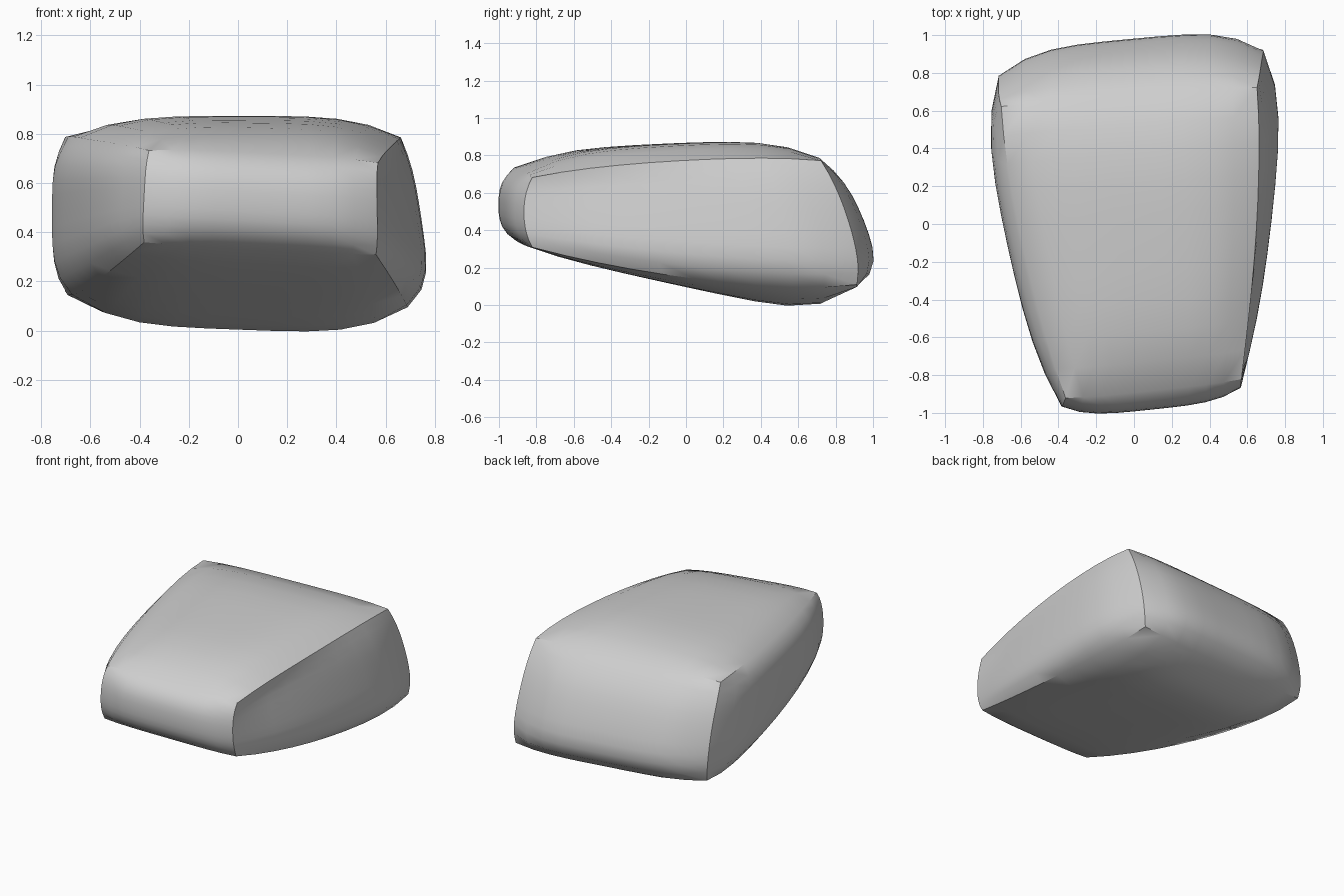
import bpy, bmesh, math
from mathutils import Vector

cube = bpy.data.objects.get("Cube")
if cube:
    bpy.data.objects.remove(cube, do_unlink=True)

# Boulder corners, keyed by (side, depth, height) signs
CORNERS = {
    (1, -1, 1): (0.57, -0.82, 0.68), (-1, -1, 1): (-0.36, -0.92, 0.73),
    (1, -1, -1): (0.56, -0.82, 0.31), (-1, -1, -1): (-0.38, -0.92, 0.36),
    (1, 1, 1): (0.65, 0.72, 0.77), (-1, 1, 1): (-0.70, 0.62, 0.785),
    (1, 1, -1): (0.67, 0.91, 0.115), (-1, 1, -1): (-0.70, 0.77, 0.165),
}


def swell(a, b):
    """Full in the middle of a face, falling off quickly at its rim."""
    return (1 - 0.85 * a ** 4) * (1 - 0.85 * b ** 4)


def warp(p):
    """Blend the corners, bow the long edges, then swell each face."""
    u, v, w = p
    out = Vector()
    for signs, corner in CORNERS.items():
        weight = math.prod((1 + s * c) / 2 for s, c in zip(signs, p))
        out += Vector(corner) * weight
    # Bowed edges
    along, upright = 1 - v * v, 1 - w * w
    out.x += 0.035 * u * along
    out.y += 0.035 * v * upright
    out.z += w * along * (0.015 * (1 + u) if w > 0 else 0.06)
    # Swollen faces
    side = 0.06 + 0.055 * v - 0.05 * w if u > 0 else 0.1 + 0.02 * v
    end = 0.14 - 0.05 * w if v > 0 else 0.077
    cap = 0.107 if w > 0 else 0.075 + 0.095 * v + 0.06 * v * v
    out.x += u * side * swell(v, w)
    out.y += v * end * swell(u, w)
    out.z += w * cap * swell(u, v)
    return out


# Tapered, swollen stone
bm = bmesh.new()
bmesh.ops.create_cube(bm, size=2)
bmesh.ops.subdivide_edges(bm, edges=bm.edges[:], cuts=9, use_grid_fill=True)
for vert in bm.verts:
    vert.co = warp(vert.co.copy())
bmesh.ops.recalc_face_normals(bm, faces=bm.faces[:])

mesh = bpy.data.meshes.new("boulder")
bm.to_mesh(mesh)
bm.free()
boulder = bpy.data.objects.new("boulder", mesh)
bpy.context.collection.objects.link(boulder)

# Plain stone colour
stone = bpy.data.materials.new("stone_grey")
stone.use_nodes = True
colour = (0.62, 0.62, 0.62, 1)
stone.diffuse_color = colour
for node in stone.node_tree.nodes:
    if node.type == 'BSDF_PRINCIPLED':
        node.inputs["Base Color"].default_value = colour
mesh.materials.append(stone)

bpy.ops.object.select_all(action='DESELECT')
boulder.select_set(True)
bpy.context.view_layer.objects.active = boulder
bpy.ops.object.shade_smooth_by_angle(angle=math.radians(35))
